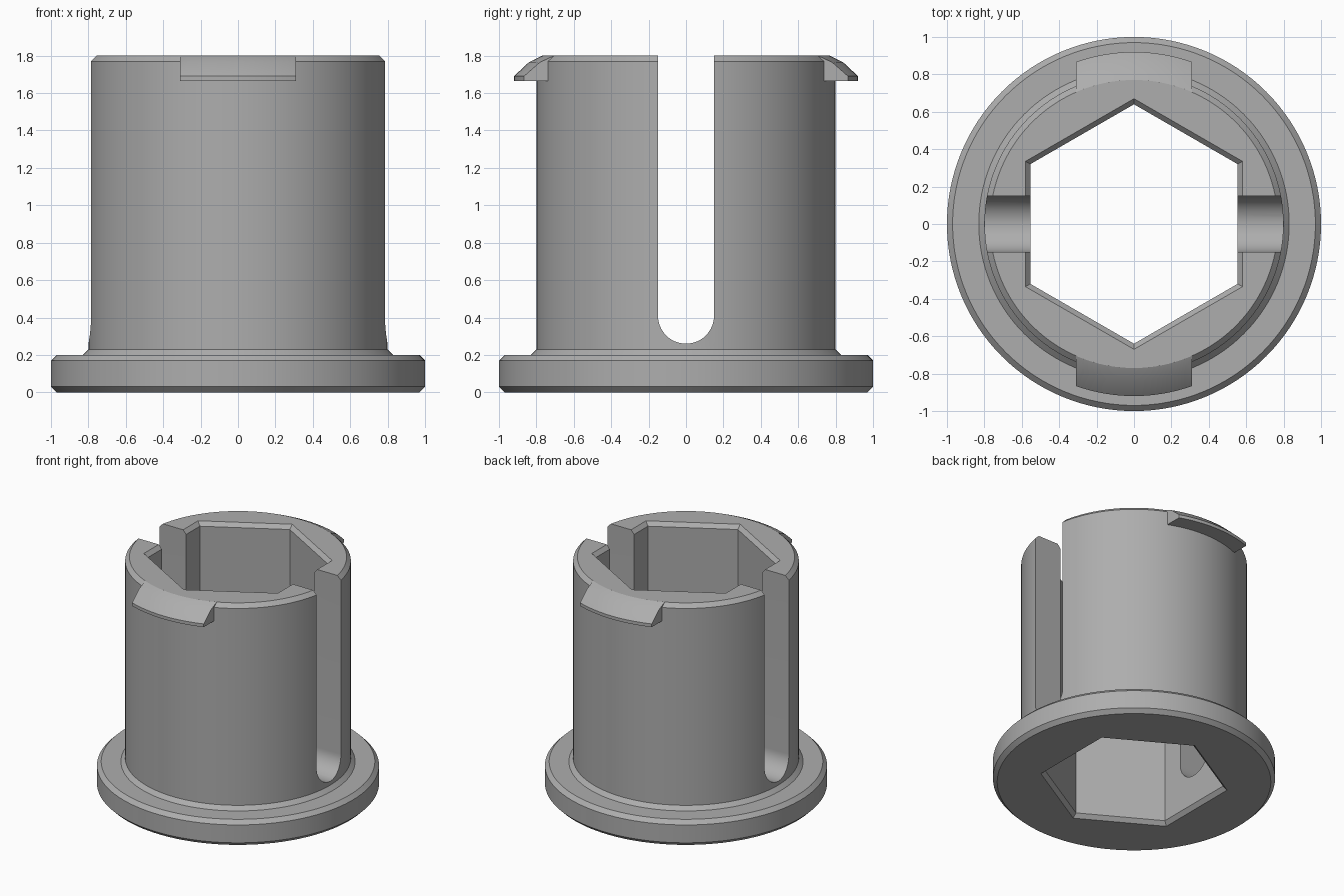
import bpy, bmesh
from math import sin, cos, pi, sqrt, radians

if "Cube" in bpy.data.objects:
    bpy.data.objects.remove(bpy.data.objects["Cube"], do_unlink=True)

grey = bpy.data.materials.new("plain grey")
grey.use_nodes = True
colour = (0.42, 0.42, 0.42, 1)
grey.diffuse_color = colour
grey.node_tree.nodes["Principled BSDF"].inputs["Base Color"].default_value = colour


def loft(name, rings):
    """Skin a row of closed rings and cap both ends."""
    bm = bmesh.new()
    rows = [[bm.verts.new(p) for p in ring] for ring in rings]
    n = len(rows[0])
    for a, b in zip(rows, rows[1:]):
        for i in range(n):
            j = (i + 1) % n
            bm.faces.new((a[i], a[j], b[j], b[i]))
    bm.faces.new(rows[0][::-1])
    bm.faces.new(rows[-1])
    bmesh.ops.recalc_face_normals(bm, faces=bm.faces)
    mesh = bpy.data.meshes.new(name)
    bm.to_mesh(mesh)
    bm.free()
    mesh.materials.append(grey)
    obj = bpy.data.objects.new(name, mesh)
    bpy.context.collection.objects.link(obj)
    return obj


def turned(name, profile, sides):
    """Stack of regular rings, one corner on the y axis."""
    return loft(name, [[(r * sin(2 * pi * i / sides), r * cos(2 * pi * i / sides), z)
                        for i in range(sides)] for r, z in profile])


def smooth(obj):
    bpy.ops.object.select_all(action="DESELECT")
    obj.select_set(True)
    bpy.context.view_layer.objects.active = obj
    bpy.ops.object.shade_smooth_by_angle(angle=radians(28))


# Flanged sleeve with chamfered rims
HEIGHT = 1.8
sleeve = turned("flanged_sleeve", [
    (0.97, 0), (1, 0.03), (1, 0.17), (0.97, 0.2), (0.83, 0.2),
    (0.8, 0.23), (0.8, 1.77), (0.77, HEIGHT)], 128)

# Hexagonal bore, flared at both mouths
bore = turned("hex_bore_cutter", [
    (0.70, -0.03), (0.64, 0.03), (0.64, 1.77), (0.70, 1.83)], 6)

# Round-bottomed slot running straight across from left to right
SLOT, SLOT_Z = 0.15, 0.41
outline = [(-SLOT, 2)]
outline += [(-SLOT * cos(pi * i / 24), SLOT_Z - SLOT * sin(pi * i / 24)) for i in range(25)]
outline += [(SLOT, 2)]
slot = loft("slot_cutter", [[(x, y, z) for y, z in outline] for x in (-1.2, 1.2)])

for cutter in (bore, slot):
    cutter.hide_render = True
    cut = sleeve.modifiers.new(cutter.name, "BOOLEAN")
    cut.operation, cut.solver, cut.object = "DIFFERENCE", "EXACT", cutter

graph = bpy.context.evaluated_depsgraph_get()
cut_mesh = bpy.data.meshes.new_from_object(sleeve.evaluated_get(graph))
sleeve.modifiers.clear()
sleeve.data = cut_mesh
for cutter in (bore, slot):
    bpy.data.objects.remove(cutter, do_unlink=True)
smooth(sleeve)

# Snap lips: curved hooks with straight parallel ends, front and back
lip = [(0.70, 1.665), (0.92, 1.665), (0.92, 1.69), (0.84, 1.765), (0.77, HEIGHT), (0.70, 1.79)]
HALF, STEPS = 0.31, 16
for name, side in (("front_snap_lip", -1), ("back_snap_lip", 1)):
    xs = [HALF * (2 * i / STEPS - 1) for i in range(STEPS + 1)]
    smooth(loft(name, [[(x, side * sqrt(r * r - x * x), z) for r, z in lip] for x in xs]))
